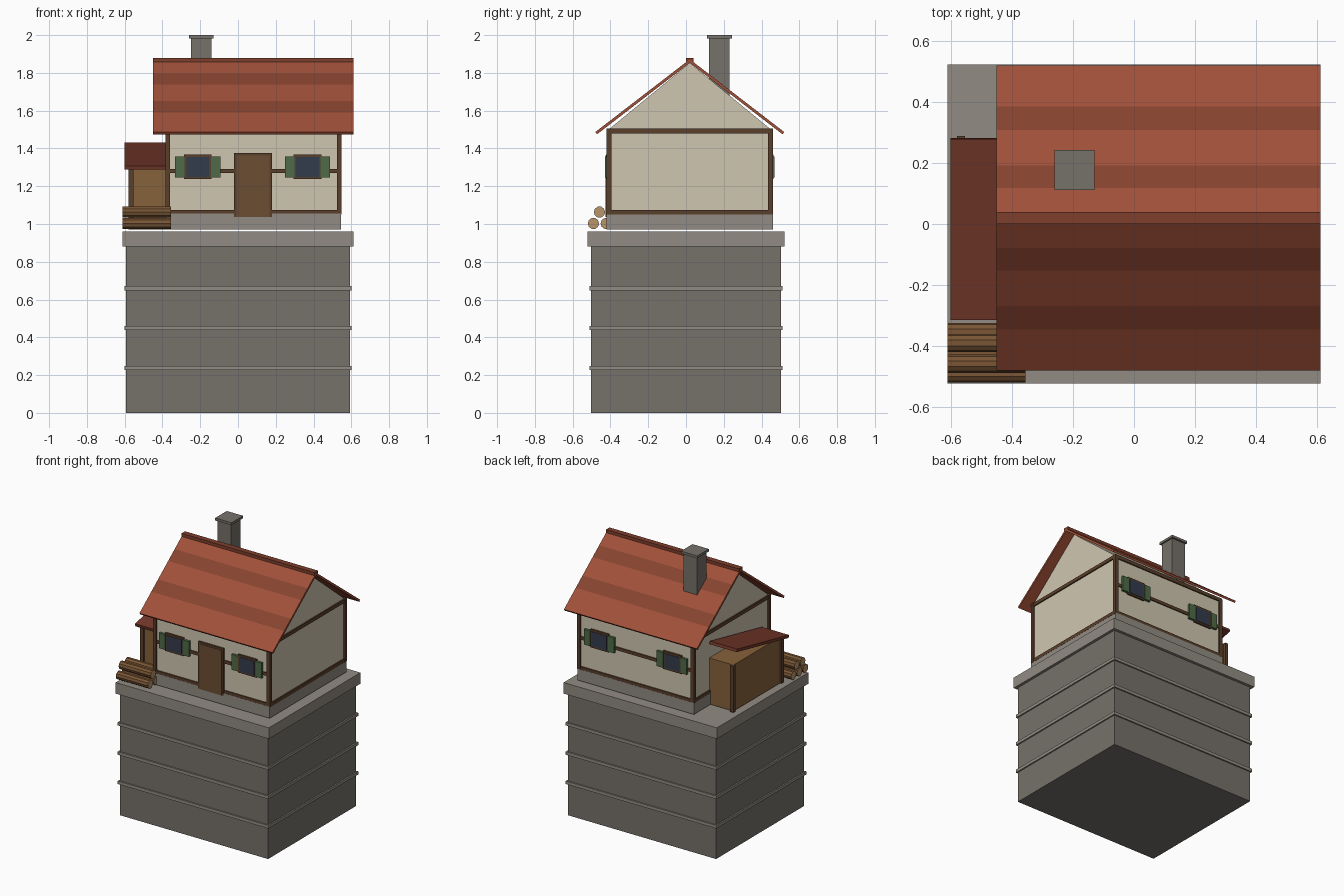
import bpy, bmesh, math
from mathutils import Matrix, Vector

if "Cube" in bpy.data.objects:
    bpy.data.objects.remove(bpy.data.objects["Cube"])


def mat(name, hexcode):
    m = bpy.data.materials.new(name)
    rgb = [int(hexcode[i:i + 2], 16) / 255 for i in (0, 2, 4)]
    m.diffuse_color = [((c + 0.055) / 1.055) ** 2.4 for c in rgb] + [1]
    m.use_nodes = True
    m.node_tree.nodes["Principled BSDF"].inputs["Base Color"].default_value = m.diffuse_color
    return m


STONE = mat("stone", "76716A")
TRIM = mat("stone_trim", "918C83")
PLASTER = mat("plaster", "D0C6B0")
TIMBER = mat("timber", "5A3F2A")
DOOR = mat("door_wood", "6B4D32")
PLANK = mat("shed_wood", "86623A")
GLASS = mat("glass", "343C4C")
GREEN = mat("shutter_green", "4E6B48")
TILE = mat("roof_tile", "A05038")
TILE_DARK = mat("roof_tile_dark", "87432F")
RIDGE = mat("ridge_tile", "7E3E2C")
SHED_TILE = mat("shed_roof_tile", "75382A")
BARK = mat("bark", "7A5635")
CUT = mat("cut_wood", "B8956A")


def finish(name, bm, mats):
    bmesh.ops.recalc_face_normals(bm, faces=bm.faces)
    me = bpy.data.meshes.new(name)
    bm.to_mesh(me)
    bm.free()
    for m in mats:
        me.materials.append(m)
    ob = bpy.data.objects.new(name, me)
    bpy.context.collection.objects.link(ob)
    return ob


def box(name, x0, x1, y0, y1, z0, z1, m):
    bm = bmesh.new()
    size = Matrix.Diagonal((x1 - x0, y1 - y0, z1 - z0, 1))
    mid = Matrix.Translation(((x0 + x1) / 2, (y0 + y1) / 2, (z0 + z1) / 2))
    bmesh.ops.create_cube(bm, size=1, matrix=mid @ size)
    return finish(name, bm, [m])


def prism(name, pts, x0, x1, mats, side_mats=None):
    """Extrude a (y, z) outline along x; side_mats picks a material per side."""
    bm = bmesh.new()
    a = [bm.verts.new((x0, y, z)) for y, z in pts]
    b = [bm.verts.new((x1, y, z)) for y, z in pts]
    n = len(pts)
    bm.faces.new(a)
    bm.faces.new(b[::-1])
    for i in range(n):
        j = (i + 1) % n
        f = bm.faces.new((a[i], b[i], b[j], a[j]))
        if side_mats:
            f.material_index = side_mats[i]
    return finish(name, bm, mats)


# Stone tower with courses and cap
box("tower_base", -.592, .592, -.502, .502, 0, .88, STONE)
for i, z in enumerate((.237, .449, .66)):
    box(f"stone_course_{i}", -.602, .602, -.512, .512, z - .011, z + .011, TRIM)
box("tower_cap", -.612, .612, -.522, .522, .88, .96, TRIM)

# House body: plinth and gabled walls
X0, X1, Y0, Y1, CY = -.385, .548, -.42, .46, .02
box("house_plinth", X0, X1 - .002, Y0, Y1, .972, 1.055, TRIM)
prism("house_walls", [(Y0 + .01, 1.05), (Y1 - .01, 1.05), (Y1 - .01, 1.5),
                      (CY, 1.853), (Y0 + .01, 1.5)], X0 + .01, X1 - .01, [PLASTER])

# Timber frame: corner posts, sills, top plates
T = .025
for x in (X0, X1 - T):
    for y in (Y0, Y1 - T):
        box("corner_post", x, x + T, y, y + T, 1.05, 1.5, TIMBER)
for z in (1.05, 1.48):
    for y in (Y0, Y1 - T):
        box("long_beam", X0, X1, y + .001, y + T - .001, z, z + T, TIMBER)
    for x in (X0, X1 - T):
        box("side_beam", x + .001, x + T - .001, Y0, Y1, z, z + T, TIMBER)


def wall_box(name, s, x0, x1, z0, z1, depth, m):
    """Box on the front (s=-1) or back (s=1) wall, standing out by depth."""
    y = CY + s * .43
    ya, yb = sorted((y - s * .01, y + s * depth))
    box(name, x0, x1, ya, yb, z0, z1, m)


# Mid rails and shuttered windows on both long walls
for s in (-1, 1):
    wall_box("mid_rail", s, X0 + .01, X1 - .01, 1.27, 1.292, .008, TIMBER)
    for cx in (-.213, .368):
        wall_box("window_frame", s, cx - .073, cx + .073, 1.238, 1.368, .013, TIMBER)
        wall_box("window_glass", s, cx - .06, cx + .06, 1.25, 1.354, .016, GLASS)
        for t in (-1, 1):
            a, b = sorted((cx + t * .07, cx + t * .12))
            wall_box("shutter", s, a, b, 1.247, 1.357, .018, GREEN)

# Front door
wall_box("door_frame", -1, -.022, .18, 1.037, 1.377, .012, TIMBER)
wall_box("door", -1, -.008, .166, 1.037, 1.362, .015, DOOR)

# Main roof: two slabs with darker tile rows
SLOPE = .385 / .5
rows = (0, .098, .172, .288, .365, .5)
for s, label in ((-1, "front"), (1, "back")):
    pts = [(CY + s * d, 1.872 - SLOPE * d) for d in rows]
    pts += [(CY + s * .491, 1.853 - SLOPE * .491), (CY, 1.853)]
    prism(f"roof_{label}", pts, -.451, .611, [TILE, TILE_DARK],
          [0, 1, 0, 1, 0, 0, 0, 0])
box("roof_ridge", -.451, .611, CY - .02, CY + .02, 1.858, 1.88, RIDGE)

# Chimney
box("chimney", -.25, -.14, .122, .23, 1.62, 1.985, STONE)
box("chimney_cap", -.26, -.13, .111, .243, 1.982, 2.0, STONE)

# Lean-to shed with sloped roof
box("shed_body", -.568, -.37, -.275, .27, .972, 1.305, PLANK)
for y in (-.275, .276):
    box("shed_post", -.58, -.554, y - .013, y + .013, .972, 1.305, TIMBER)
prism("shed_roof", [(-.315, 1.308), (-.311, 1.288), (.282, 1.412), (.278, 1.432)],
      -.602, -.385, [SHED_TILE])

# Log pile: three below, two on top
R = .03
for y, z in ((-.49, 1.003), (-.422, 1.003), (-.354, 1.003), (-.458, 1.063), (-.39, 1.063)):
    ring = [(y + R * math.cos(math.tau * k / 10), z + R * math.sin(math.tau * k / 10))
            for k in range(10)]
    prism("log", ring, -.612, -.356, [CUT, BARK], [1] * 10)
